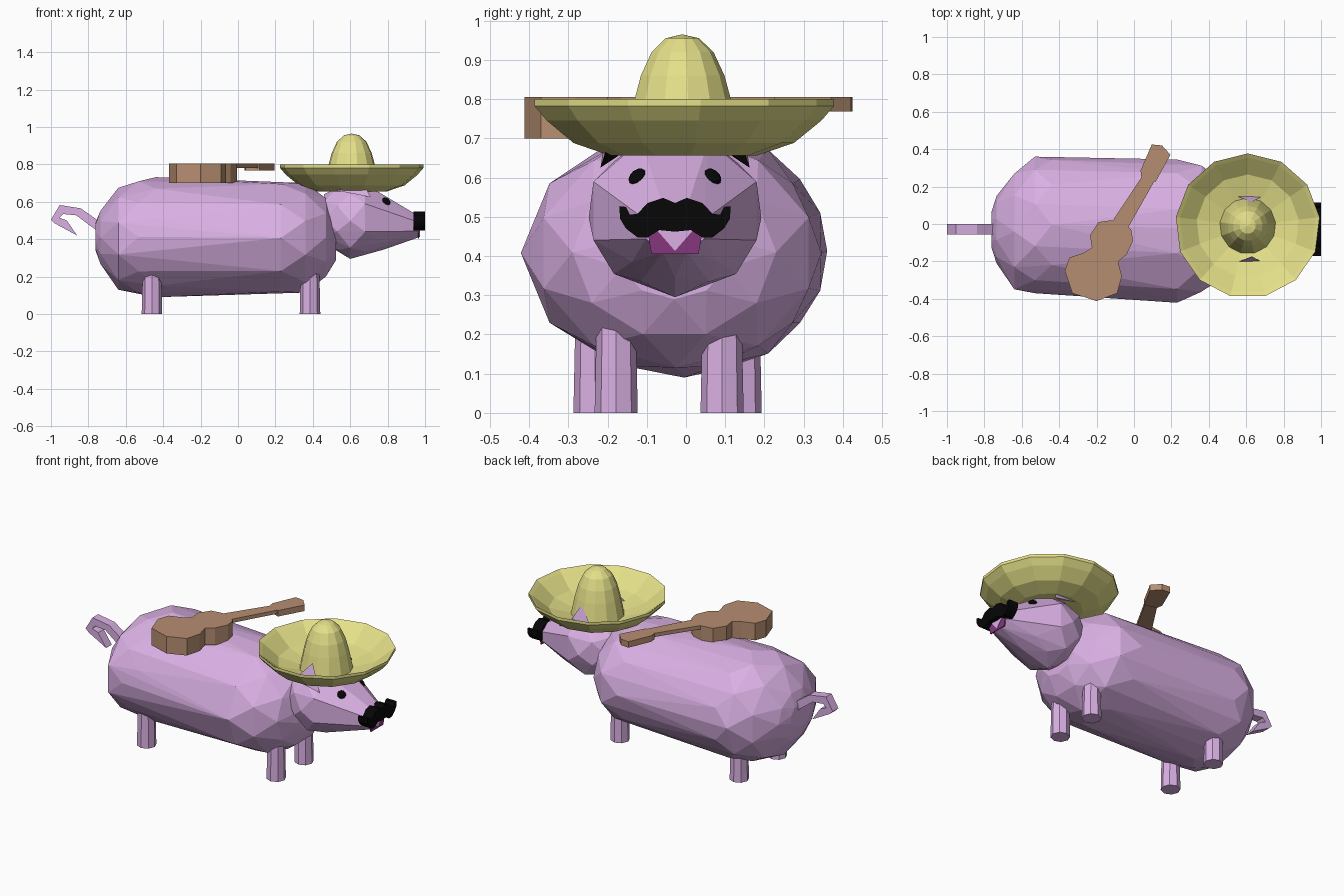
import bpy, bmesh, math
from mathutils import Vector

if "Cube" in bpy.data.objects:
    bpy.data.objects.remove(bpy.data.objects["Cube"])


def material(name, r, g, b):
    m = bpy.data.materials.new(name)
    m.diffuse_color = (r, g, b, 1)
    m.use_nodes = True
    m.node_tree.nodes["Principled BSDF"].inputs["Base Color"].default_value = m.diffuse_color
    return m


PINK = material("pink skin", 0.70, 0.435, 0.775)
YELLOW = material("straw yellow", 0.78, 0.745, 0.25)
BROWN = material("wood brown", 0.47, 0.27, 0.165)
BLACK = material("black", 0.002, 0.002, 0.002)
PURPLE = material("mouth purple", 0.235, 0.038, 0.205)


def finish(bm, name, *mats):
    bmesh.ops.recalc_face_normals(bm, faces=bm.faces)
    me = bpy.data.meshes.new(name)
    bm.to_mesh(me)
    bm.free()
    for m in mats:
        me.materials.append(m)
    ob = bpy.data.objects.new(name, me)
    bpy.context.collection.objects.link(ob)
    return ob


def hull(name, points, *mats):
    bm = bmesh.new()
    for p in points:
        bm.verts.new(p)
    bmesh.ops.convex_hull(bm, input=bm.verts)
    junk = [v for v in bm.verts if not v.link_faces]
    bmesh.ops.delete(bm, geom=junk, context='VERTS')
    return finish(bm, name, *mats)


def rings(specs, n):
    """Cross-sections along x: (x, centre y, half width, low z, high z, twist in half steps)."""
    pts = []
    for x, cy, ry, z0, z1, twist in specs:
        for k in range(n):
            a = 2 * math.pi * (k + 0.5 * twist) / n
            pts.append((x, cy + ry * math.cos(a),
                        (z0 + z1) / 2 + (z1 - z0) / 2 * math.sin(a)))
    return pts


def prism(name, outline, axis, lo, hi, mat):
    """Extrude a flat outline along an axis."""
    place = {'x': lambda u, v, w: (w, u, v),
             'y': lambda u, v, w: (u, w, v),
             'z': lambda u, v, w: (u, v, w)}[axis]
    bm = bmesh.new()
    face = bm.faces.new([bm.verts.new(place(u, v, lo)) for u, v in outline])
    ext = bmesh.ops.extrude_face_region(bm, geom=[face])
    move = Vector(place(0, 0, hi - lo))
    bmesh.ops.translate(bm, vec=move,
                        verts=[g for g in ext['geom'] if isinstance(g, bmesh.types.BMVert)])
    return finish(bm, name, mat)


# Body
hull("body", rings([
    (-0.762, -0.03, 0.10, 0.34, 0.49, 1),
    (-0.735, -0.03, 0.18, 0.26, 0.56, 0),
    (-0.64, -0.04, 0.325, 0.13, 0.675, 1),
    (-0.53, -0.005, 0.365, 0.10, 0.725, 0),
    (-0.44, -0.005, 0.365, 0.09, 0.732, 1),
    (0.23, -0.038, 0.383, 0.105, 0.71, 0),
    (0.36, -0.025, 0.355, 0.115, 0.70, 1),
    (0.47, -0.03, 0.26, 0.19, 0.63, 0),
    (0.525, -0.03, 0.14, 0.29, 0.52, 1)], 10), PINK)

# Head with tapering snout
CY = -0.028
head = hull("head", rings([
    (0.46, CY, 0.15, 0.38, 0.64, 0),
    (0.53, CY, 0.20, 0.33, 0.69, 1),
    (0.60, CY, 0.22, 0.295, 0.70, 0),
    (0.68, CY, 0.225, 0.32, 0.71, 1),
    (0.78, CY, 0.155, 0.345, 0.62, 0),
    (0.965, CY, 0.08, 0.405, 0.53, 1)], 8), PINK)

# Mouth plate with a pink wedge
prism("mouth", [(CY - 0.068, 0.45), (CY - 0.060, 0.405), (CY + 0.060, 0.405),
                (CY + 0.068, 0.45), (CY + 0.045, 0.50), (CY - 0.045, 0.50)],
      'x', 0.962, 0.969, PURPLE)
prism("tongue", [(CY, 0.413), (CY + 0.05, 0.47), (CY - 0.05, 0.47)],
      'x', 0.966, 0.972, PINK)

# Moustache
half = [(0, .535), (.03, .548), (.07, .535), (.095, .508), (.115, .505), (.125, .525),
        (.142, .527), (.14, .495), (.125, .47), (.095, .447), (.07, .447), (.04, .466), (0, .462)]
prism("moustache", [(CY + d, z) for d, z in half] + [(CY - d, z) for d, z in half[-2:0:-1]],
      'x', 0.937, 1.0, BLACK)

# Eyes, set onto the head surface
bpy.context.view_layer.update()
for s in (-1, 1):
    y, z = CY + s * 0.096, 0.602
    hit, loc, nor, _ = head.ray_cast(Vector((2, y, z)), Vector((-1, 0, 0)))
    bm = bmesh.new()
    bmesh.ops.create_icosphere(bm, subdivisions=2, radius=1)
    bmesh.ops.scale(bm, vec=(0.025, 0.025, 0.015), verts=bm.verts)
    bmesh.ops.rotate(bm, cent=(0, 0, 0), verts=bm.verts,
                     matrix=nor.to_track_quat('Z', 'Y').to_matrix())
    bmesh.ops.translate(bm, vec=loc, verts=bm.verts)
    finish(bm, "eye", BLACK)

# Ears poking through the brim, black inside towards the snout
for s in (-1, 1):
    ear = hull("ear", [(0.53, CY + s * .185, .66), (0.71, CY + s * .19, .625),
                       (0.63, CY + s * .145, .77), (0.63, CY + s * .145, .655)], PINK, BLACK)
    for p in ear.data.polygons:
        if p.normal.x > 0.2 and p.normal.y * s < 0:
            p.material_index = 1

# Legs
for name, x, ys in (("front_leg", 0.385, (-0.178, 0.092)), ("back_leg", -0.46, (-0.232, 0.138))):
    for y in ys:
        bm = bmesh.new()
        bmesh.ops.create_cone(bm, cap_ends=True, segments=8, radius1=0.055, radius2=0.05,
                              depth=0.24)
        bmesh.ops.translate(bm, vec=(x, y, 0.12), verts=bm.verts)
        finish(bm, name, PINK)

# Curled tail
prism("tail", [(-.72, .48), (-.84, .565), (-.953, .583), (-1, .505), (-.98, .485), (-.86, .42),
               (-.915, .50), (-.955, .515), (-.935, .535), (-.865, .528), (-.72, .42)],
      'y', -0.055, 0.0, PINK)

# Broad-brimmed hat: one lathed profile, upturned brim and tall crown
profile = [(0.19, .656), (0.285, .688), (0.355, .745), (0.387, .782), (0.387, .80),
           (0.365, .785), (0.275, .712), (0.15, .678), (0.127, .79), (0.108, .86), (0.08, .92),
           (0.043, .955)]
bm = bmesh.new()
N = 13
loops = [[bm.verts.new((0.608 + r * math.cos(math.pi / 2 + 2 * math.pi * k / N),
                        -0.01 + r * math.sin(math.pi / 2 + 2 * math.pi * k / N), z))
          for k in range(N)] for r, z in profile]
for a, b in zip(loops, loops[1:]):
    for k in range(N):
        bm.faces.new((a[k], a[(k + 1) % N], b[(k + 1) % N], b[k]))
bm.faces.new(loops[0])
tip = bm.verts.new((0.608, -0.01, 0.965))
for k in range(N):
    bm.faces.new((loops[-1][k], loops[-1][(k + 1) % N], tip))
finish(bm, "hat", YELLOW)

# Guitar lying across the back
prism("guitar_body", [(-.20, -.412), (-.09, -.37), (-.065, -.28), (-.085, -.20), (-.04, -.165),
                      (-.005, -.09), (-.015, -.03), (-.05, 0), (-.12, .02), (-.19, .01),
                      (-.235, -.06), (-.225, -.125), (-.27, -.155), (-.345, -.18), (-.37, -.25),
                      (-.33, -.37)], 'z', 0.70, 0.805, BROWN)
prism("guitar_neck", [(-.125, .0), (-.04, -.035), (.115, .24), (.05, .265)],
      'z', 0.782, 0.805, BROWN)
prism("guitar_headstock", [(.04, .25), (.115, .225), (.195, .37), (.15, .42), (.095, .425),
                           (.035, .285)], 'z', 0.768, 0.805, BROWN)
